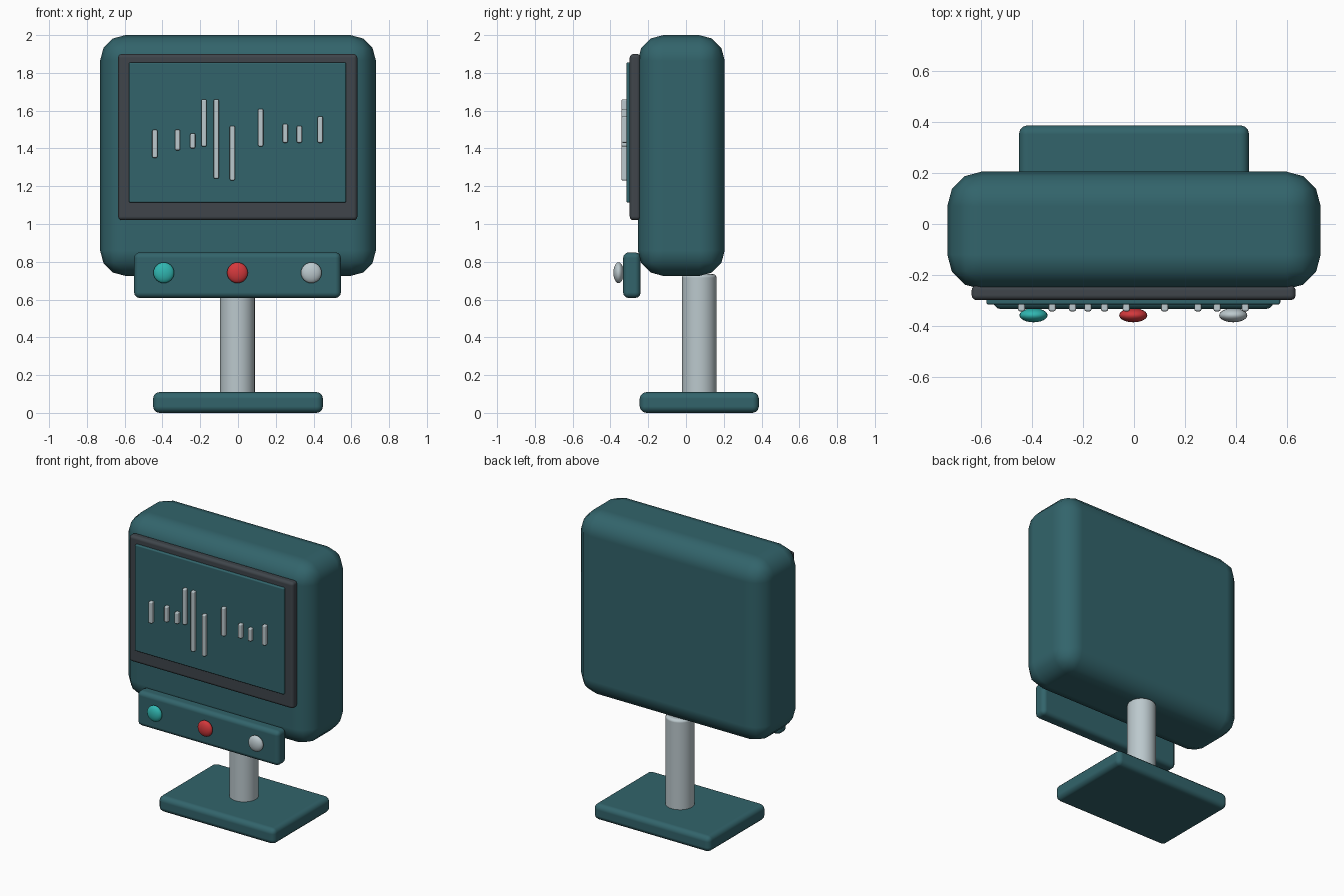
import bpy
import math

cube = bpy.data.objects.get("Cube")
if cube:
    bpy.data.objects.remove(cube, do_unlink=True)


def material(name, rgb):
    m = bpy.data.materials.new(name)
    m.use_nodes = True
    color = (*rgb, 1.0)
    m.diffuse_color = color
    m.node_tree.nodes["Principled BSDF"].inputs["Base Color"].default_value = color
    return m


TEAL = material("dark_teal", (0.032, 0.127, 0.147))
CHARCOAL = material("charcoal", (0.05, 0.06, 0.07))
METAL = material("pale_metal", (0.50, 0.58, 0.61))
AQUA = material("aqua", (0.03, 0.47, 0.44))
RED = material("red", (0.65, 0.04, 0.045))


def finish(obj, name, mat, bevel=0.0, segments=3):
    obj.name = name
    obj.data.materials.append(mat)
    if bevel:
        mod = obj.modifiers.new("rounded_edges", "BEVEL")
        mod.width = bevel
        mod.segments = segments
        mod.limit_method = "ANGLE"
        mod.harden_normals = True
    bpy.ops.object.shade_smooth_by_angle(angle=math.radians(40))
    return obj


def box(name, x, y, z, mat, bevel, segments=3):
    """Rounded box from (min, max) ranges on each axis."""
    spans = (x, y, z)
    bpy.ops.mesh.primitive_cube_add(size=1, location=[(a + b) / 2 for a, b in spans])
    obj = bpy.context.object
    obj.scale = [b - a for a, b in spans]
    bpy.ops.object.transform_apply(location=False, rotation=False, scale=True)
    return finish(obj, name, mat, bevel, segments)


# Stand
box("base", (-0.45, 0.45), (-0.245, 0.386), (0, 0.11), TEAL, 0.035)
bpy.ops.mesh.primitive_cylinder_add(vertices=32, radius=0.092, depth=0.66,
                                    location=(-0.003, 0.07, 0.405))
finish(bpy.context.object, "post", METAL, 0.02)

# Housing, bezel and screen
box("housing", (-0.73, 0.73), (-0.255, 0.205), (0.725, 2), TEAL, 0.135)
box("screen_frame", (-0.635, 0.632), (-0.298, -0.24), (1.02, 1.9), CHARCOAL, 0.02)
box("screen", (-0.577, 0.572), (-0.315, -0.285), (1.113, 1.855), TEAL, 0.008)

# Waveform bars: x, bottom, top
BARS = [(-0.44, 1.35, 1.5), (-0.32, 1.39, 1.5), (-0.24, 1.4, 1.48),
        (-0.18, 1.41, 1.66), (-0.115, 1.24, 1.66), (-0.03, 1.23, 1.52),
        (0.12, 1.41, 1.61), (0.25, 1.43, 1.53), (0.325, 1.43, 1.52),
        (0.435, 1.43, 1.57)]
for i, (x, low, high) in enumerate(BARS):
    box(f"wave_bar_{i + 1}", (x - 0.014, x + 0.014), (-0.342, -0.31),
        (low, high), METAL, 0.008, 2)

# Control panel with three domed buttons
box("control_panel", (-0.55, 0.545), (-0.333, -0.24), (0.608, 0.85), TEAL, 0.03)
for name, x, mat in (("right_button", -0.393, AQUA),
                     ("middle_button", -0.003, RED),
                     ("left_button", 0.388, METAL)):
    bpy.ops.mesh.primitive_uv_sphere_add(segments=24, ring_count=12, radius=0.055,
                                         location=(x, -0.357, 0.742))
    button = bpy.context.object
    button.scale.y = 0.5
    finish(button, name, mat)
